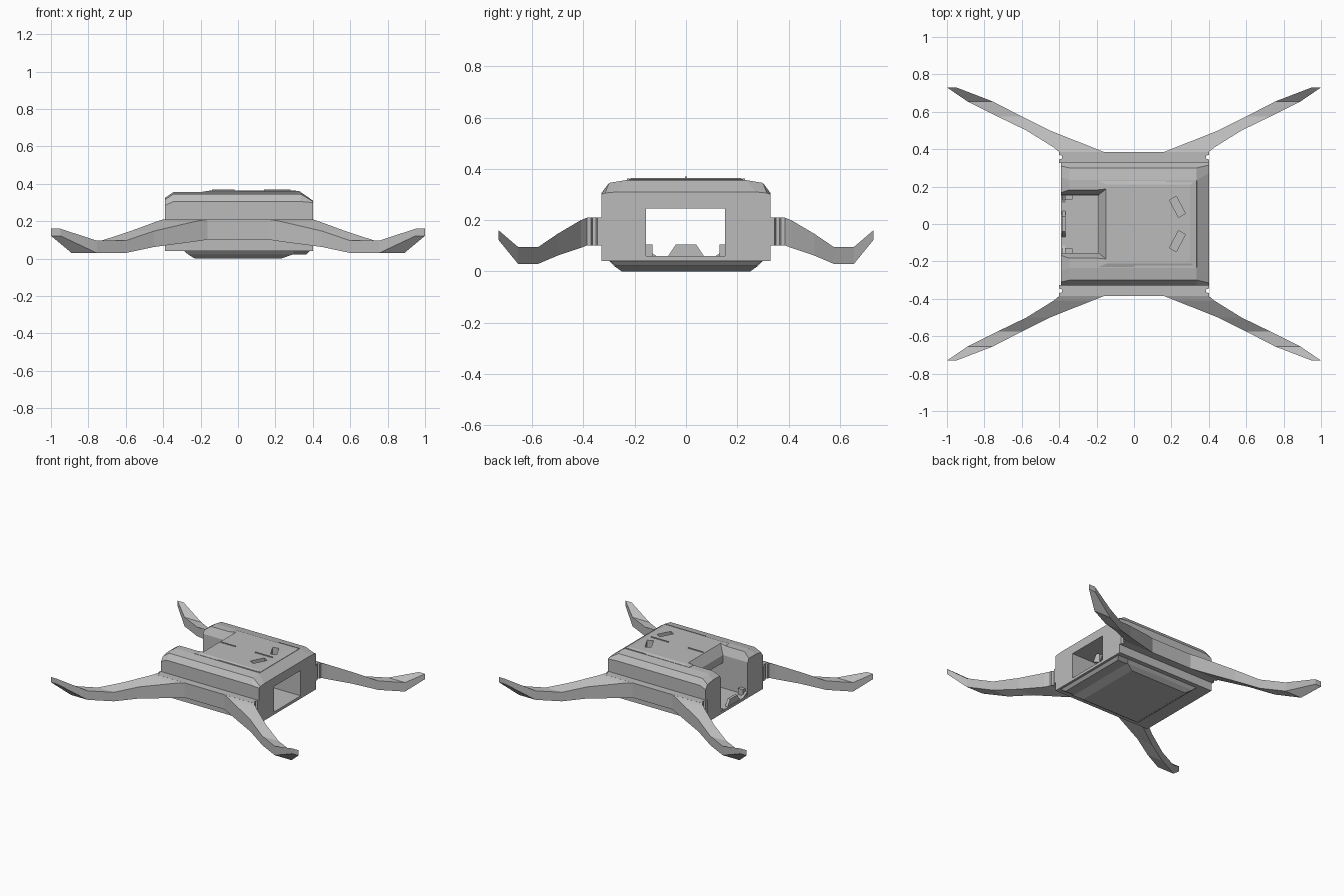
import bpy, bmesh
from math import atan2
from mathutils import Matrix

if "Cube" in bpy.data.objects:
    bpy.data.objects.remove(bpy.data.objects["Cube"], do_unlink=True)

GREY = (0.5, 0.5, 0.5, 1)
grey = bpy.data.materials.new("light grey plastic")
grey.use_nodes = True
grey.diffuse_color = GREY
grey.node_tree.nodes["Principled BSDF"].inputs["Base Color"].default_value = GREY


def loft(name, rings):
    """Skin a closed solid through rings that share a point count."""
    bm = bmesh.new()
    loops = [[bm.verts.new(p) for p in ring] for ring in rings]
    n = len(loops[0])
    for a, b in zip(loops, loops[1:]):
        for i in range(n):
            j = (i + 1) % n
            bm.faces.new((a[i], a[j], b[j], b[i]))
    bm.faces.new(loops[0])
    bm.faces.new(loops[-1])
    bmesh.ops.recalc_face_normals(bm, faces=bm.faces)
    me = bpy.data.meshes.new(name)
    bm.to_mesh(me)
    bm.free()
    me.materials.append(grey)
    ob = bpy.data.objects.new(name, me)
    bpy.context.collection.objects.link(ob)
    return ob


def rect(x0, x1, y, z):
    return [(x0, -y, z), (x1, -y, z), (x1, y, z), (x0, y, z)]


def box(name, x0, x1, y0, y1, z0, z1):
    return loft(name, [[(x0, y0, z), (x1, y0, z), (x1, y1, z), (x0, y1, z)]
                       for z in (z0, z1)])


def cut(target, cutter):
    cutter.hide_render = True
    mod = target.modifiers.new("cut", "BOOLEAN")
    mod.operation = "DIFFERENCE"
    mod.solver = "EXACT"
    mod.object = cutter
    bpy.context.view_layer.objects.active = target
    bpy.ops.object.modifier_apply(modifier=mod.name)
    bpy.data.objects.remove(cutter, do_unlink=True)


# Shell: half profile (y, z) mirrored, with lowered ends
def shell_ring(x, half):
    return [(x, y, z) for y, z in half] + [(x, -y, z) for y, z in reversed(half)]


full = [(.33, .04), (.33, .305), (.30, .345), (.235, .356)]
left_end = [(.33, .04), (.33, .30), (.315, .306), (.27, .31)]
right_end = [(.33, .04), (.33, .285), (.31, .315), (.25, .325)]
shell = loft("body_shell", [shell_ring(-.39, right_end), shell_ring(-.345, full),
                            shell_ring(.335, full), shell_ring(.40, left_end)])

# Raised lid on the shell
lid = loft("top_panel", [rect(-.19, .34, .235, .34), rect(-.19, .335, .23, .358),
                         rect(-.14, .30, .21, .365)])

# Through bay, flared roof opening and two angled slots
cut(shell, box("bay_cutter", -.6, .6, -.155, .152, .06, .245))
for part in (shell, lid):
    cut(part, loft("opening_cutter", [rect(-.6, -.19, .155, .15), rect(-.6, -.19, .155, .30),
                                      rect(-.6, -.145, .19, .37)]))
    for side in (1, -1):
        slot = box("slot_cutter", -.052, .052, -.021, .021, .2, .5)
        slot.data.transform(Matrix.Translation((.232, side * .092, 0))
                            @ Matrix.Rotation(side * atan2(-.095, .05), 4, "Z"))
        cut(part, slot)

# Low trapezoid lip and clips at the open end of the bay
loft("bay_lip", [[(x, -.08, .045), (x, .08, .045), (x, .04, .105), (x, -.04, .105)]
                 for x in (-.385, -.365)])
for side, label in ((1, "back"), (-1, "front")):
    loft("bay_corner_" + label, [[(x, side * .155, .045), (x, side * .09, .045),
                                  (x, side * .155, .085)] for x in (-.385, -.365)])
    y0, y1 = sorted((side * .13, side * .16))
    box("clip_" + label, -.37, -.33, y0, y1, .05, .105)

# Thin ridges on the lid
for name, x0, x1, y in (("ridge_right", -.14, -.02, 0), ("ridge_left", .14, .28, 0),
                        ("edge_ridge_back", .17, .33, .226),
                        ("edge_ridge_front", 0, .33, -.226)):
    box(name, x0, x1, y - .004, y + .004, .35, .37 if y == 0 else .362)

# Bottom cover with sloped rim and a step at the left end
loft("bottom_cover", [rect(-.23, .23, .25, 0), rect(-.265, .29, .28, .021),
                      rect(-.29, .30, .30, .042)])
loft("bottom_step", [rect(.2, .365, .27, .021), rect(.2, .385, .30, .042)])

# Leg sections: y, inner x, outer x, bottom z, top z
LEG = [(.385, .16, .40, .102, .21), (.41, .223, .43, .092, .20),
       (.50, .45, .575, .062, .147), (.575, .60, .73, .03, .096),
       (.655, .755, .89, .03, .096), (.73, .95, 1.0, .122, .16)]
for sy, end in ((-1, "front"), (1, "back")):
    # Side rail with a small notch where it meets the shell
    loft("side_rail_" + end, [[(-x, sy * y, .102), (x, sy * y, .102),
                               (x, sy * y, .21), (-x, sy * y, .21)]
                              for y, x in ((.325, .40), (.345, .40), (.35, .385),
                                           (.365, .385), (.37, .40), (.386, .40))])
    for sx, side in ((-1, "right"), (1, "left")):
        loft(f"{end}_{side}_leg", [[(sx * a, sy * y, lo), (sx * b, sy * y, lo),
                                    (sx * b, sy * y, hi), (sx * a, sy * y, hi)]
                                   for y, a, b, lo, hi in LEG])
